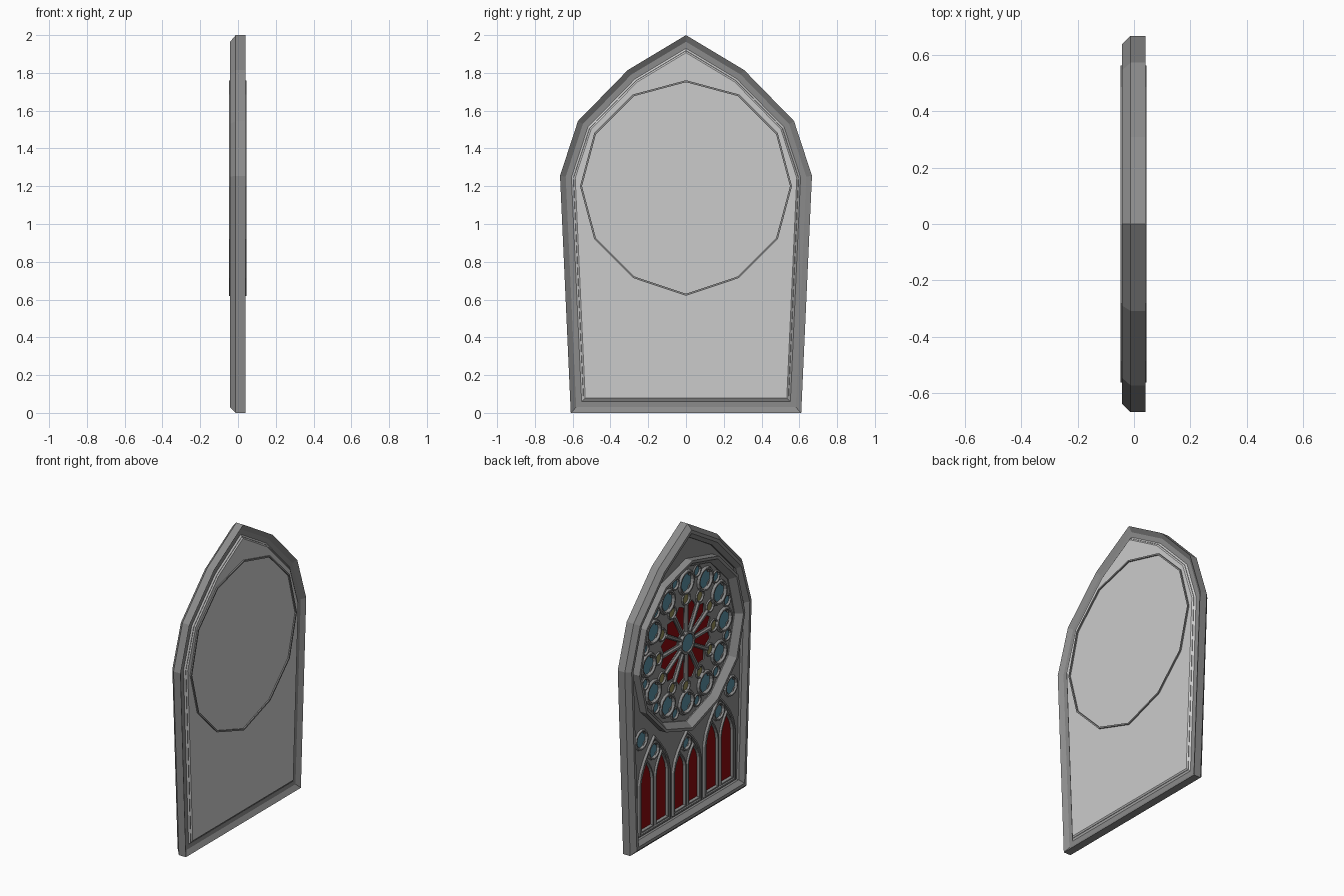
import bpy, bmesh, math
from mathutils import Matrix, Vector

if "Cube" in bpy.data.objects:
    bpy.data.objects.remove(bpy.data.objects["Cube"])

# Outlines are counter-clockwise (y, z) points; depth runs along x, decorated side at -x.
CZ = 1.2
DEEP = 0.024   # how far the tracery sits back inside the frame


def material(name, rgb):
    m = bpy.data.materials.new(name)
    m.diffuse_color = (*rgb, 1)
    m.use_nodes = True
    m.node_tree.nodes["Principled BSDF"].inputs["Base Color"].default_value = m.diffuse_color
    return m


RED = material("red_glass", (0.24, 0.003, 0.004))
BLUE = material("blue_glass", (0.10, 0.27, 0.36))
GOLD = material("gold_glass", (0.30, 0.27, 0.10))
STONE = material("dark_stone", (0.26, 0.26, 0.26))
PLAIN = material("panel_stone", (0.56, 0.56, 0.56))


def inset(pts, d):
    out = []
    for i, p in enumerate(pts):
        p = Vector(p)
        e1 = (p - Vector(pts[i - 1])).normalized()
        e2 = (Vector(pts[(i + 1) % len(pts)]) - p).normalized()
        n1, n2 = Vector((-e1.y, e1.x)), Vector((-e2.y, e2.x))
        out.append(p + (n1 + n2) * d / max(0.35, 1 + n1.dot(n2)))
    return out


def finish(name, bm, mat=STONE, recalc=True):
    if recalc:
        bmesh.ops.recalc_face_normals(bm, faces=bm.faces)
    me = bpy.data.meshes.new(name)
    bm.to_mesh(me)
    bm.free()
    me.materials.append(mat)
    bpy.context.collection.objects.link(bpy.data.objects.new(name, me))


def moulding(name, outlines, profile, capped=False, mat=STONE, dx=0.0):
    """Sweep a profile of (inset, x) around every outline."""
    bm = bmesh.new()
    for pts in outlines:
        rings = [[bm.verts.new((x + dx, p[0], p[1])) for p in inset(pts, d)] for d, x in profile]
        n, k = len(pts), len(rings)
        for j in range(k - 1 if capped else k):
            a, b = rings[j], rings[(j + 1) % k]
            for i in range(n):
                m = (i + 1) % n
                bm.faces.new((a[i], a[m], b[m], b[i]))
        if capped:
            bm.faces.new(rings[0])
            bm.faces.new(rings[-1])
    finish(name, bm, mat)


def pierced_plate(name, outline, holes, x0, x1):
    """Flat stone plate with openings, made as a filled 2D curve."""
    cu = bpy.data.curves.new(name, 'CURVE')
    cu.dimensions, cu.fill_mode = '2D', 'BOTH'
    cu.extrude = (x1 - x0) / 2
    cu.materials.append(STONE)
    for pts in [outline] + holes:
        sp = cu.splines.new('POLY')
        sp.points.add(len(pts) - 1)
        for q, p in zip(sp.points, pts):
            q.co = (p[0], p[1], 0, 1)
        sp.use_cyclic_u = True
    ob = bpy.data.objects.new(name, cu)
    bpy.context.collection.objects.link(ob)
    ob.matrix_world = Matrix(((0, 0, 1, (x0 + x1) / 2), (1, 0, 0, 0), (0, 1, 0, 0), (0, 0, 0, 1)))
    bpy.ops.object.select_all(action='DESELECT')
    ob.select_set(True)
    bpy.context.view_layer.objects.active = ob
    bpy.ops.object.convert(target='MESH')


def panes(name, outlines, x, mat):
    bm = bmesh.new()
    for pts in outlines:
        bm.faces.new([bm.verts.new((x, p[0], p[1])) for p in reversed(pts)])
    finish(name, bm, mat, recalc=False)


def polar(r, deg):
    a = math.radians(deg)
    return (r * math.sin(a), CZ + r * math.cos(a))


def circle(c, r, n=12):
    return [(c[0] + r * math.cos(2 * math.pi * i / n), c[1] + r * math.sin(2 * math.pi * i / n))
            for i in range(n)]


def quatrefoil(c, r):
    out = []
    for i in range(16):
        a = 2 * math.pi * i / 16
        k = r * (0.78 if i % 4 == 2 else 1.0)
        out.append((c[0] + k * math.cos(a), c[1] + k * math.sin(a)))
    return out


def lancet(c, hw, base, spring, top):
    arc = [(hw * (1 - t ** 1.7), spring + (top - spring) * t) for t in (0, 0.3, 0.55, 0.8)]
    right = [(hw, base)] + arc
    return [(c + y, z) for y, z in right] + [(c, top)] + [(c - y, z) for y, z in reversed(right)]


# Outer frame, with a chamfer at the decorated side and a groove behind
half = [(0.61, 0), (0.667, 1.255), (0.572, 1.545), (0.308, 1.815)]
outline = half + [(0, 2.0)] + [(-y, z) for y, z in reversed(half)]
moulding("outer_frame", [outline], [(0, 0.04), (0, -0.012), (0.03, -0.042), (0.05, -0.042),
                                    (0.075, -0.015), (0.075, 0.02), (0.03, 0.02)])

# Back panel with bevelled edge
moulding("back_panel", [outline], [(0.06, 0.02), (0.08, 0.037)], capped=True, mat=PLAIN)

# Twelve-sided rose frame, lowest corner slightly drawn down
rose = [polar(0.561, -30 * i) for i in range(12)]
rose[6] = (0, 0.62)
moulding("rose_frame", [rose], [(0, 0.045), (0, -0.048), (0.018, -0.048), (0.05, -0.005),
                                (0.05, 0.03), (0.01, 0.03), (0.01, 0.045)])

# Lower lights: three pairs of lancets under pointed arches, each with a roundel
lancets, arches, roundels = [], [], []
for c, dy, hw, spring, top, ahw, atop, rz, rr in (
        (-0.345, 0.08, 0.059, 0.43, 0.56, 0.158, 0.695, 0.605, 0.047),
        (0, 0.073, 0.054, 0.38, 0.48, 0.142, 0.60, 0.525, 0.038),
        (0.345, 0.08, 0.059, 0.43, 0.56, 0.158, 0.695, 0.605, 0.047)):
    lancets += [lancet(c + s * dy, hw, 0.115, spring, top) for s in (-1, 1)]
    arches.append(lancet(c, ahw, 0.095, spring, atop))
    roundels.append(((c, rz), rr))
roundels += [((s * 0.475, 0.725), 0.055) for s in (-1, 1)]

P0, P1 = -0.022 + DEEP, 0.03
pierced_plate("wall_tracery", inset(outline, 0.07),
              [inset(rose, 0.01)] + lancets + [quatrefoil(c, r) for c, r in roundels], P0, P1)
edge = [(-0.016, -0.02), (-0.010, -0.034), (-0.002, -0.034), (0.004, -0.01), (-0.004, -0.01)]
moulding("lancet_mouldings", lancets, edge, dx=DEEP)
moulding("roundel_mouldings", [circle(c, r) for c, r in roundels], edge, dx=DEEP)
moulding("pair_arches", arches, [(-0.01, -0.02), (-0.006, -0.038), (0.004, -0.038), (0.008, -0.02)], dx=DEEP)

# Rose tracery: petals, outer roundels, small inner roundels, wedges between spokes
petals = [(polar(0.402, 30 * i), 0.062) for i in range(12)]
outers = [(polar(0.45, 30 * i + 15), 0.032) for i in range(12)]
inners = [(polar(0.293, 30 * i), 0.034) for i in range(12)]
wedges = []
for i in range(12):
    a = 30 * i + 15
    wedges.append([polar(0.09, a + 7), polar(0.09, a - 7), polar(0.235, a - 11.5),
                   polar(0.27, a), polar(0.235, a + 11.5)][::-1])
pierced_plate("rose_tracery", inset(rose, 0.04),
              [quatrefoil(c, r) for c, r in petals] + [circle(c, r) for c, r in outers + inners] + wedges,
              P0, P1)
moulding("petal_mouldings", [circle(c, r, 16) for c, r in petals],
         [(-0.022, -0.02), (-0.014, -0.037), (-0.004, -0.037), (0.003, -0.01), (-0.004, -0.01)], dx=DEEP)
moulding("small_rose_mouldings", [circle(c, r) for c, r in outers + inners],
         [(-0.012, -0.02), (-0.008, -0.03), (-0.001, -0.03), (0.003, -0.01), (-0.004, -0.01)], dx=DEEP)

# Spokes and hub
bm = bmesh.new()
for i in range(12):
    rod = bmesh.ops.create_cone(bm, cap_ends=True, segments=6, radius1=0.012, radius2=0.014, depth=0.19)
    m = (Matrix.Translation((DEEP - 0.026, 0, CZ)) @ Matrix.Rotation(math.radians(30 * i), 4, 'X')
         @ Matrix.Translation((0, 0, 0.16)))
    bmesh.ops.transform(bm, matrix=m, verts=rod['verts'])
finish("spokes", bm)
hub = circle((0, CZ), 0.058)
moulding("hub_ring", [hub], [(-0.022, -0.01), (-0.016, -0.042), (-0.004, -0.042), (0.004, -0.01)], dx=DEEP)

# Glass, set just behind the stone face
G = DEEP - 0.017
panes("red_lancet_glass", [inset(p, -0.003) for p in lancets], G, RED)
panes("red_rose_glass", [circle((0, CZ), 0.275, 24)], G + 0.002, RED)
panes("blue_glass", [circle(c, r + 0.002) for c, r in petals + outers + roundels], G, BLUE)
panes("gold_glass", [circle(c, r + 0.002) for c, r in inners], G - 0.001, GOLD)
panes("hub_glass", [hub], DEEP - 0.036, BLUE)
